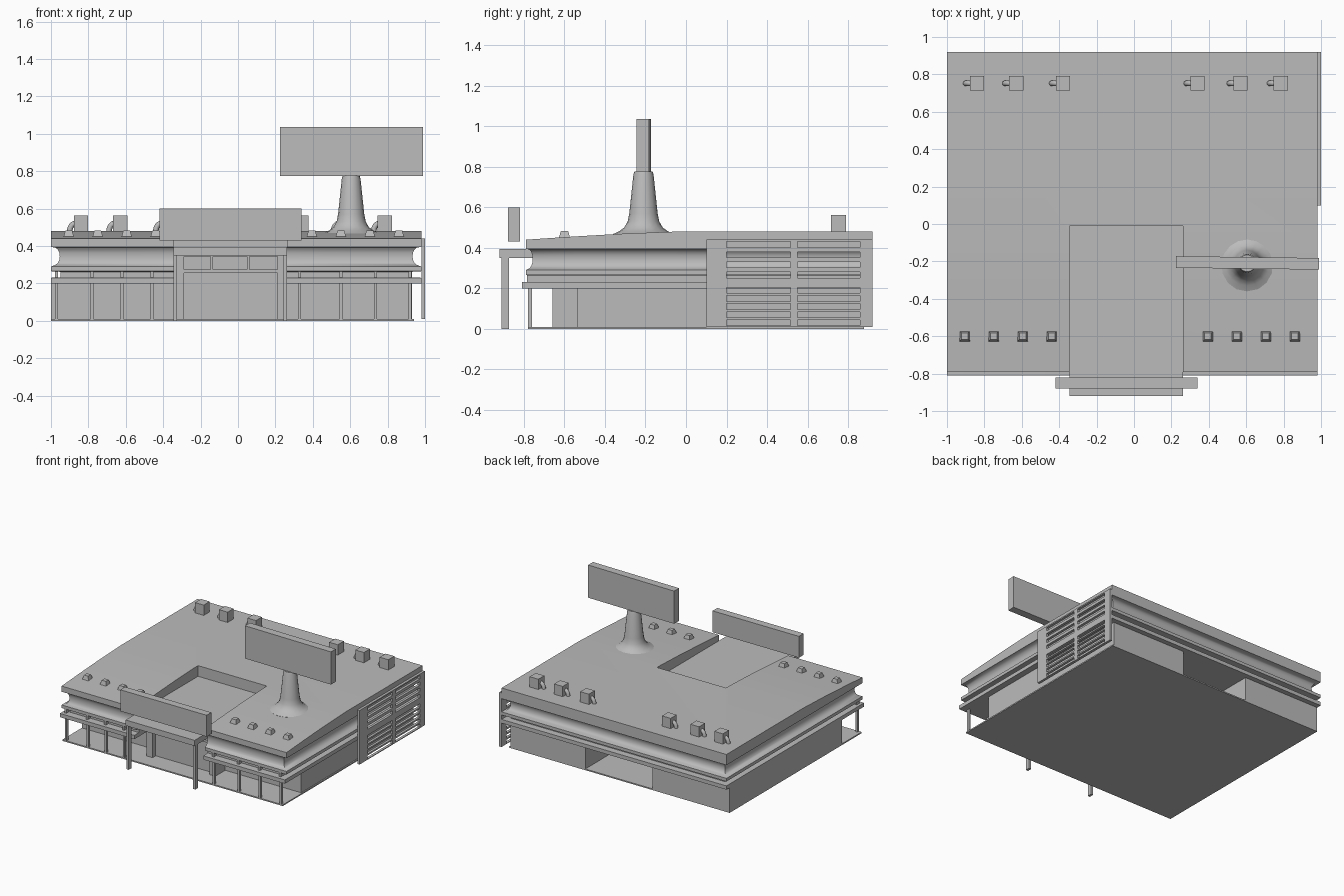
import bpy, bmesh, math
from mathutils import Vector

cube = bpy.data.objects.get("Cube")
if cube:
    bpy.data.objects.remove(cube, do_unlink=True)

grey = bpy.data.materials.new("plain_grey")
grey.use_nodes = True
grey.diffuse_color = (0.5, 0.5, 0.5, 1)
grey.node_tree.nodes["Principled BSDF"].inputs["Base Color"].default_value = (0.5, 0.5, 0.5, 1)


def finish(name, bm, smooth=None):
    bmesh.ops.recalc_face_normals(bm, faces=bm.faces)
    mesh = bpy.data.meshes.new(name)
    bm.to_mesh(mesh)
    bm.free()
    mesh.materials.append(grey)
    ob = bpy.data.objects.new(name, mesh)
    bpy.context.scene.collection.objects.link(ob)
    if smooth:
        smooth_by_angle(ob, smooth)
    return ob


def smooth_by_angle(ob, degrees):
    bpy.ops.object.select_all(action="DESELECT")
    ob.select_set(True)
    bpy.context.view_layer.objects.active = ob
    bpy.ops.object.shade_smooth_by_angle(angle=math.radians(degrees))


def box(name, x, y, z, taper=1.0):
    """Box from (min, max) ranges; the top may be tapered."""
    bm = bmesh.new()
    bmesh.ops.create_cube(bm, size=1)
    cx, cy = sum(x) / 2, sum(y) / 2
    for v in bm.verts:
        k = taper if v.co.z > 0 else 1.0
        v.co = (cx + v.co.x * (x[1] - x[0]) * k,
                cy + v.co.y * (y[1] - y[0]) * k,
                z[1] if v.co.z > 0 else z[0])
    return finish(name, bm)


def roof_z(y):
    t = min(max((-0.05 - y) / 0.74, 0), 1)
    return 0.48 - 0.04 * t ** 1.3


def cut(ob, x, y, z):
    cutter = box("cutter", x, y, z)
    cutter.hide_render = True
    mod = ob.modifiers.new("cut", "BOOLEAN")
    mod.operation = "DIFFERENCE"
    mod.solver = "EXACT"
    mod.object = cutter
    bpy.context.view_layer.objects.active = ob
    bpy.ops.object.modifier_apply(modifier=mod.name)
    bpy.data.objects.remove(cutter, do_unlink=True)


# Ground slab and lower walls, with an open bay at the back
box("floor_slab", (-1, 0.94), (-0.78, 0.88), (0, 0.01))
box("west_wing", (-1, -0.32), (-0.535, 0.88), (0.01, 0.205))
box("east_wing", (0.27, 0.93), (-0.535, 0.88), (0.01, 0.205))
box("hall_wall", (-0.32, 0.27), (-0.535, -0.3), (0.01, 0.205))

# Upper storey: stacked rings with ledge, gap, concave band and sloping roof
profile = [(0, 0.20), (0, 0.23), (0.05, 0.232), (0.05, 0.262), (0, 0.265), (0, 0.29)]
steps = 8
for i in range(1, steps):
    a = math.pi * i / steps
    profile.append((0.047 * math.sin(a) ** 0.7, 0.345 - 0.05 * math.cos(a)))
profile += [(0, 0.395), (0, None)]
sides = (-0.79, -0.55, -0.3, -0.05, 0.92)
bm = bmesh.new()
rings = []
for inset, z in profile:
    front = -0.81 if z and z < 0.231 else -0.79
    ys = [front + inset * 0.7, *sides[1:-1], sides[-1] - inset]
    pts = [(0.98 - inset, y) for y in ys] + [(-1 + inset, y) for y in reversed(ys)]
    rings.append([bm.verts.new((px, py, z or roof_z(py))) for px, py in pts])
n = len(rings[0])
for low, high in zip(rings, rings[1:]):
    for i in range(n):
        j = (i + 1) % n
        bm.faces.new((low[i], low[j], high[j], high[i]))
for ring in (rings[0], rings[-1]):
    for i in range(len(sides) - 1):
        bm.faces.new((ring[i], ring[i + 1], ring[n - 2 - i], ring[n - 1 - i]))
body = finish("upper_storey", bm)
cut(body, (-0.345, 0.262), (-1.2, -0.01), (0.395, 0.8))
cut(body, (-0.345, 0.262), (-1.2, -0.66), (0.1, 0.8))
cut(body, (-0.29, 0.21), (-1.2, -0.62), (0.1, 0.345))
smooth_by_angle(body, 35)

# Entrance: jambs, doors, transom and mullions
for side, x in (("right", (-0.345, -0.29)), ("left", (0.21, 0.262))):
    box(side + "_entrance_jamb", x, (-0.66, -0.535), (0.01, 0.205))
box("entrance_doors", (-0.29, 0.21), (-0.62, -0.535), (0.01, 0.205))
box("entrance_transom", (-0.29, 0.21), (-0.655, -0.615), (0.255, 0.275))
for x in (-0.14, 0.055):
    box("transom_mullion", (x - 0.007, x + 0.007), (-0.655, -0.615), (0.275, 0.346))

# Canopy, its columns and the board above it
box("canopy", (-0.345, 0.262), (-0.92, -0.66), (0.35, 0.395))
for x in (-0.345, 0.242):
    box("canopy_column", (x, x + 0.02), (-0.91, -0.875), (0, 0.35))
box("entrance_board", (-0.42, 0.34), (-0.88, -0.82), (0.43, 0.6))

# Porch posts and brackets under the upper ledge
for x in (-0.97, -0.78, -0.62, -0.46, 0.33, 0.55, 0.735, 0.92):
    box("porch_post", (x - 0.008, x + 0.008), (-0.78, -0.76), (0.01, 0.2))
    box("ledge_bracket", (x - 0.008, x + 0.008), (-0.785, -0.75), (0.229, 0.266))

# Louvre screen on the left wall
gx = (0.98, 1.0)
for y in ((0.1, 0.2), (0.515, 0.55), (0.86, 0.92)):
    box("screen_upright", gx, y, (0.01, 0.44))
slots = [0.016 + 0.04 * i for i in range(5)] + [0.252 + 0.05 * i for i in range(4)]
bottom = 0.01
for z in slots + [0.44]:
    for y in ((0.2, 0.515), (0.55, 0.86)):
        box("screen_slat", gx, y, (bottom, z))
    bottom = z + 0.028

# Roof machines with elbow ducts
for x in (-0.84, -0.63, -0.38, 0.34, 0.57, 0.785):
    box("roof_unit", (x - 0.038, x + 0.038), (0.715, 0.79), (0.475, 0.562))
    bm = bmesh.new()
    prev = None
    for i in range(7):
        a = math.pi / 2 * i / 6
        mid = Vector((x - 0.03 - 0.03 * math.sin(a), 0.752, 0.475 + 0.045 * math.cos(a)))
        out = Vector((-math.sin(a), 0, math.cos(a)))
        ring = [bm.verts.new(mid + 0.015 * (out * math.cos(t) + Vector((0, math.sin(t), 0))))
                for t in (math.tau * k / 10 for k in range(10))]
        if prev:
            for k in range(10):
                bm.faces.new((prev[k], prev[k - 1], ring[k - 1], ring[k]))
        prev = ring
    finish("roof_duct", bm, 50)

# Small tapered roof vents
for start in (-0.905, 0.395):
    for i in range(4):
        x = start + 0.155 * i
        box("roof_vent", (x - 0.03, x + 0.03), (-0.63, -0.57), (0.44, 0.483), 0.6)

# Flared pylon and its large board
bm = bmesh.new()
outline = [(0, 0.45), (0.15, 0.45), (0.15, 0.468), (0.12, 0.482), (0.095, 0.5),
           (0.078, 0.53), (0.07, 0.57), (0.05, 0.76), (0.045, 0.777), (0, 0.777)]
verts = [bm.verts.new((r, 0, z)) for r, z in outline]
edges = [bm.edges.new(pair) for pair in zip(verts, verts[1:])]
bmesh.ops.spin(bm, geom=verts + edges, axis=(0, 0, 1), cent=(0, 0, 0),
               angle=math.tau, steps=16, use_duplicate=False)
bmesh.ops.remove_doubles(bm, verts=bm.verts, dist=0.0005)
pylon = finish("sign_pylon", bm, 50)
pylon.location = (0.605, -0.21, 0)
board = box("sign_board", (-0.382, 0.382), (-0.031, 0.031), (0.775, 1.035))
board.location = (0.607, -0.208, 0)
board.rotation_euler.z = -0.013
